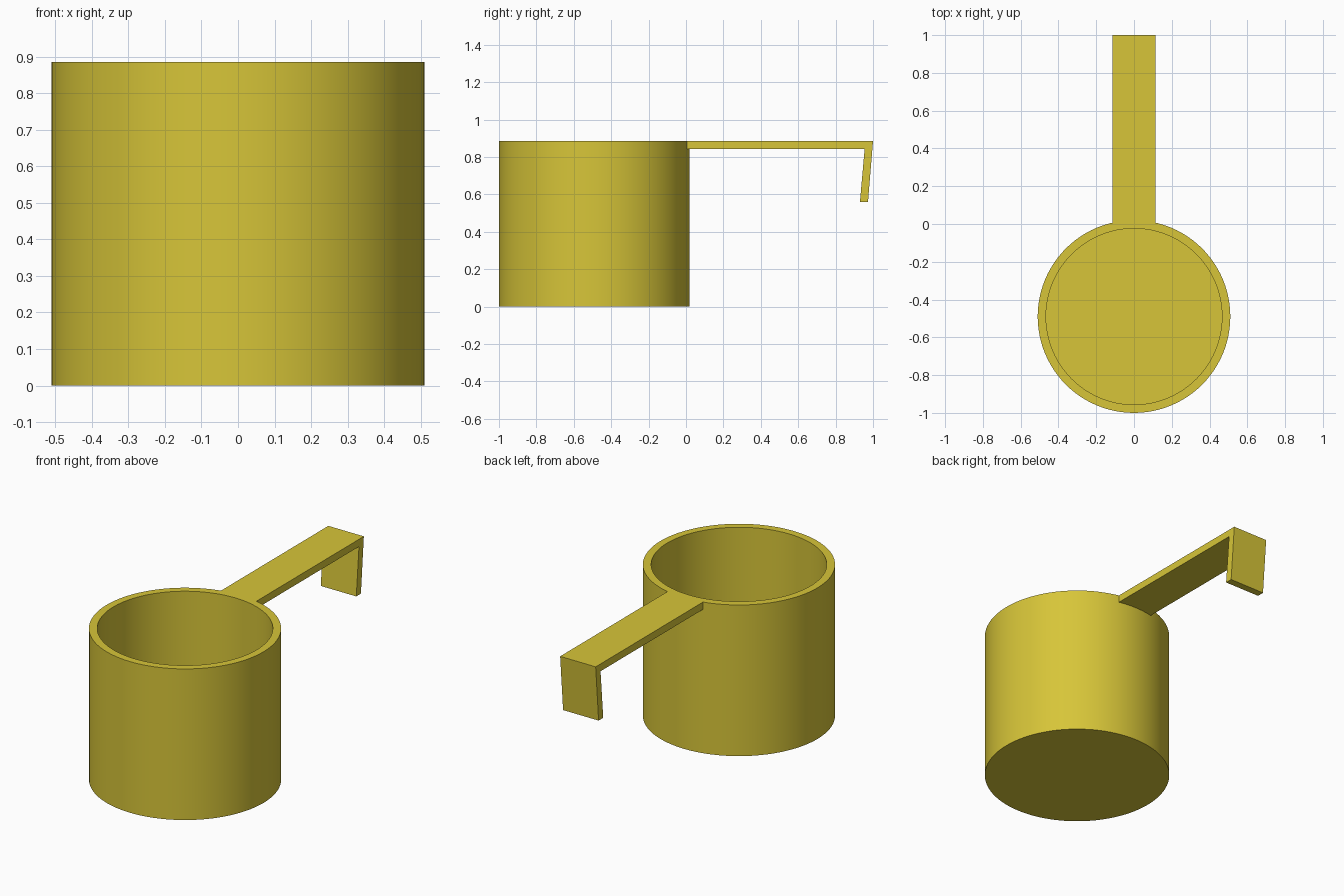
import bpy, bmesh, math

if "Cube" in bpy.data.objects:
    bpy.data.objects.remove(bpy.data.objects["Cube"])

SIDES = 96
CY, R_OUT, R_IN = -0.49, 0.51, 0.466
HEIGHT, FLOOR, HALF_W = 0.885, 0.045, 0.115


def make_object(name, bm):
    bmesh.ops.recalc_face_normals(bm, faces=bm.faces)
    mesh = bpy.data.meshes.new(name)
    bm.to_mesh(mesh)
    bm.free()
    obj = bpy.data.objects.new(name, mesh)
    bpy.context.collection.objects.link(obj)
    return obj


def ring(bm, r, z):
    return [bm.verts.new((r * math.cos(a), CY + r * math.sin(a), z))
            for a in (2 * math.pi * i / SIDES for i in range(SIDES))]


# Cup: outer wall, rim, inner wall and floor
bm = bmesh.new()
rings = [ring(bm, r, z) for r, z in
         ((R_OUT, 0), (R_OUT, HEIGHT), (R_IN, HEIGHT), (R_IN, FLOOR))]
for a, b in zip(rings, rings[1:]):
    for i in range(SIDES):
        j = (i + 1) % SIDES
        bm.faces.new((a[i], a[j], b[j], b[i]))
bm.faces.new(rings[0])
bm.faces.new(rings[-1])
cup = make_object("measuring_cup", bm)

# Handle with bent hook: side profile (y, z) extruded across x
profile = [(-0.005, HEIGHT), (1.0, HEIGHT), (0.973, 0.56), (0.93, 0.56),
           (0.955, 0.842), (-0.005, 0.842)]
bm = bmesh.new()
face = bm.faces.new([bm.verts.new((-HALF_W, y, z)) for y, z in profile])
ext = bmesh.ops.extrude_face_region(bm, geom=[face])
bmesh.ops.translate(bm, vec=(2 * HALF_W, 0, 0),
                    verts=[g for g in ext["geom"] if isinstance(g, bmesh.types.BMVert)])
handle = make_object("handle", bm)

# Yellow material
mat = bpy.data.materials.new("yellow")
mat.diffuse_color = (0.68, 0.56, 0.04, 1)
mat.use_nodes = True
mat.node_tree.nodes["Principled BSDF"].inputs["Base Color"].default_value = mat.diffuse_color
for obj in (cup, handle):
    obj.data.materials.append(mat)

# Fuse the handle into the cup wall
mod = cup.modifiers.new("union", 'BOOLEAN')
mod.operation, mod.solver, mod.object = 'UNION', 'EXACT', handle
bpy.context.view_layer.objects.active = cup
cup.select_set(True)
bpy.ops.object.modifier_apply(modifier=mod.name)
bpy.data.objects.remove(handle)
bpy.ops.object.shade_smooth_by_angle(angle=math.radians(30))
